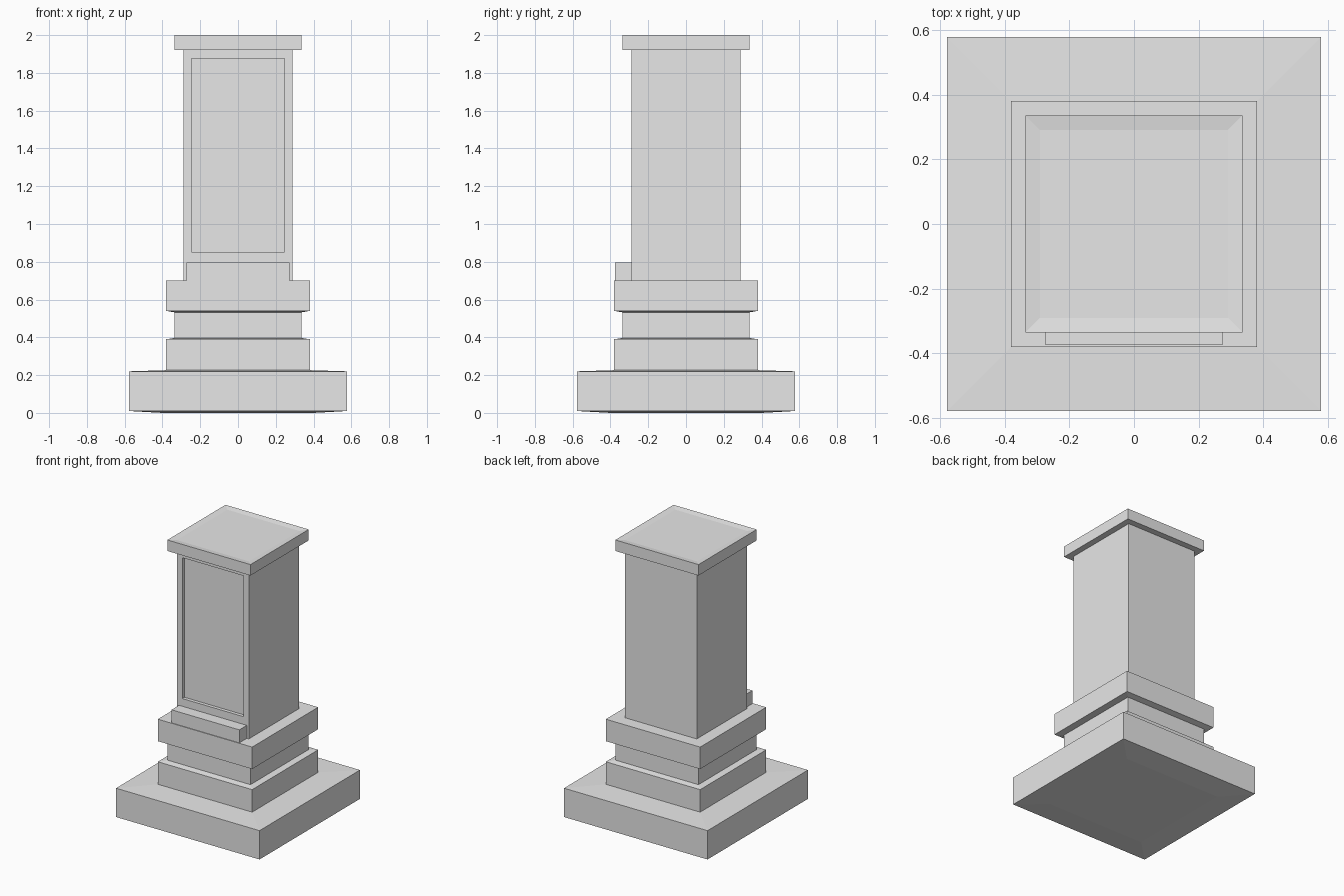
import bpy
import bmesh

cube = bpy.data.objects.get("Cube")
if cube:
    bpy.data.objects.remove(cube, do_unlink=True)

# One plain stone colour
stone = bpy.data.materials.new("pale_grey_stone")
stone.use_nodes = True
GREY = (0.8, 0.8, 0.8, 1)
stone.diffuse_color = GREY
stone.node_tree.nodes["Principled BSDF"].inputs["Base Color"].default_value = GREY


def finish(name, bm):
    bmesh.ops.recalc_face_normals(bm, faces=bm.faces)
    mesh = bpy.data.meshes.new(name)
    bm.to_mesh(mesh)
    bm.free()
    mesh.materials.append(stone)
    obj = bpy.data.objects.new(name, mesh)
    bpy.context.collection.objects.link(obj)
    return obj


def square_stack(profile):
    """Closed square solid through (half width, height) pairs, bottom to top."""
    bm = bmesh.new()
    rings = [[bm.verts.new((sx * w, sy * w, z))
              for sx, sy in ((-1, -1), (1, -1), (1, 1), (-1, 1))]
             for w, z in profile]
    for low, high in zip(rings, rings[1:]):
        for i in range(4):
            j = (i + 1) % 4
            bm.faces.new((low[i], low[j], high[j], high[i]))
    bm.faces.new(rings[0][::-1])
    bm.faces.new(rings[-1])
    return bm


# Stepped blocks, with slightly sloped ledges
parts = {
    "base_slab": [(0.40, 0), (0.578, 0.01), (0.578, 0.22), (0.38, 0.226)],
    "lower_block": [(0.38, 0.224), (0.38, 0.39), (0.335, 0.397)],
    "neck": [(0.335, 0.395), (0.335, 0.534)],
    "upper_block": [(0.335, 0.532), (0.38, 0.54), (0.38, 0.70)],
    "cap_slab": [(0.335, 1.92), (0.335, 2.0), (0.29, 1.994)],
}
for name, profile in parts.items():
    finish(name, square_stack(profile))

# Shaft with a recessed front panel
bm = square_stack([(0.289, 0.69), (0.289, 0.808), (0.289, 1.92)])
bmesh.ops.recalc_face_normals(bm, faces=bm.faces)
front = [f for f in bm.faces
         if f.normal.y < -0.9 and f.calc_center_median().z > 1]
bmesh.ops.inset_region(bm, faces=front, thickness=0.061)
panel = bmesh.ops.extrude_discrete_faces(bm, faces=front)["faces"]
bmesh.ops.translate(bm, verts=panel[0].verts, vec=(0, 0.025, 0))
finish("shaft", bm)

# Low step across the foot of the shaft front
bm = bmesh.new()
bmesh.ops.create_cube(bm, size=1)
bmesh.ops.scale(bm, verts=bm.verts, vec=(0.546, 0.095, 0.105))
bmesh.ops.translate(bm, verts=bm.verts, vec=(0, -0.3275, 0.7425))
finish("front_step", bm)
